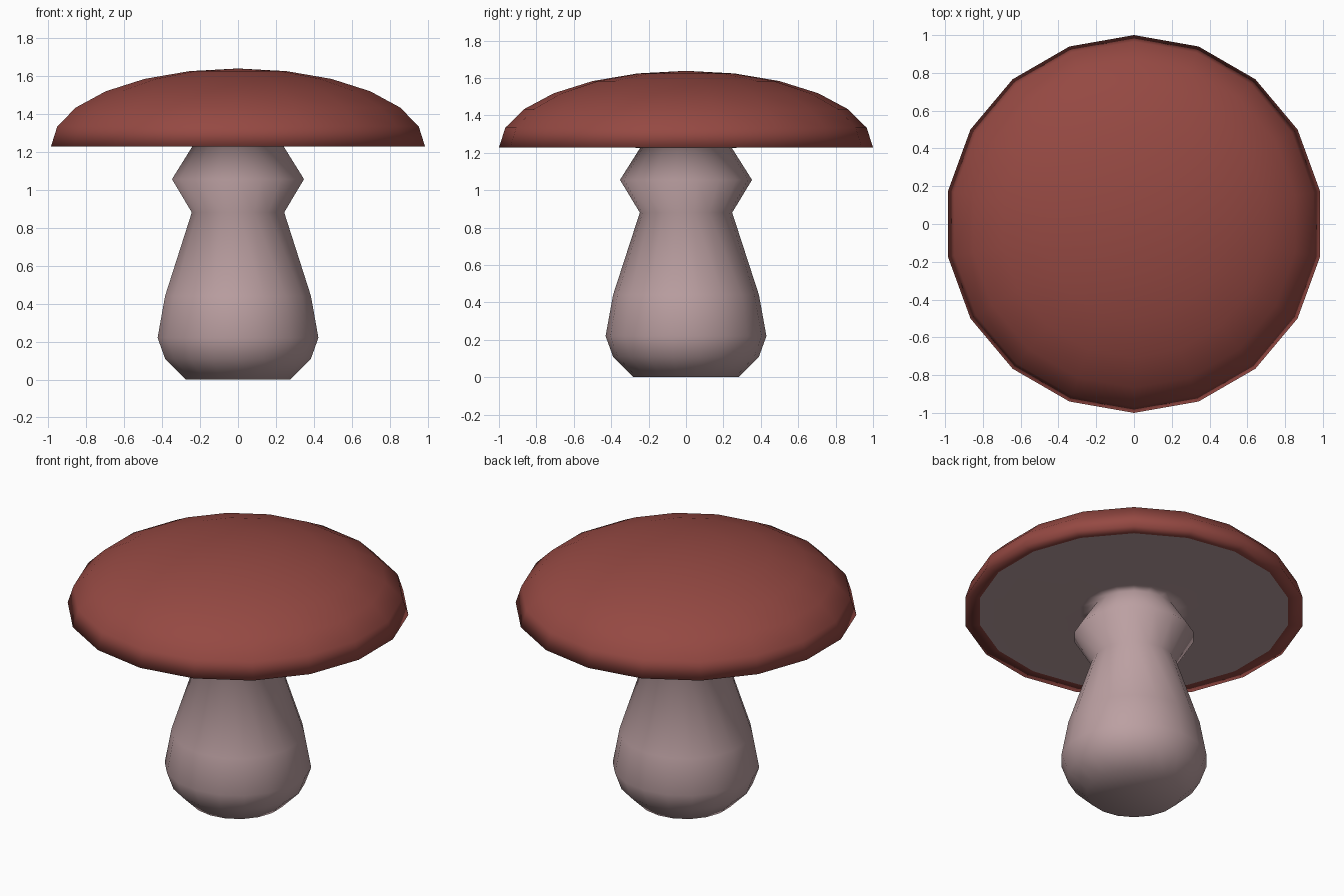
import bpy, bmesh
from math import sin, cos, pi, radians

if "Cube" in bpy.data.objects:
    bpy.data.objects.remove(bpy.data.objects["Cube"])

SIDES = 18


def material(name, rgb):
    m = bpy.data.materials.new(name)
    m.diffuse_color = (*rgb, 1)
    m.use_nodes = True
    m.node_tree.nodes["Principled BSDF"].inputs["Base Color"].default_value = m.diffuse_color
    return m


def lathe(name, profile, mat):
    """Revolve (radius, z) points about z, listed bottom to top on the outside."""
    bm = bmesh.new()
    rings = []
    for r, z in profile:
        if r == 0:
            rings.append([bm.verts.new((0, 0, z))] * SIDES)
        else:
            rings.append([bm.verts.new((r * sin(2 * pi * i / SIDES),
                                        r * cos(2 * pi * i / SIDES), z))
                          for i in range(SIDES)])
    for a, b in zip(rings, rings[1:]):
        for i in range(SIDES):
            j = (i + 1) % SIDES
            bm.faces.new(dict.fromkeys((a[i], b[i], b[j], a[j])))
    # both ends: points close by themselves, open rings stay open
    for f in bm.faces:
        f.smooth = True
    me = bpy.data.meshes.new(name)
    bm.to_mesh(me)
    bm.free()
    me.materials.append(mat)
    ob = bpy.data.objects.new(name, me)
    bpy.context.collection.objects.link(ob)
    return ob


red = material("cap_red", (0.30, 0.066, 0.055))
pink = material("stem_pink", (0.50, 0.35, 0.36))

RIM_Z, CAP_H, GILL_R = 1.228, 0.41, 0.915

# Cap: flattened hemisphere with a narrow lip turned under the rim
dome = [(sin(radians(a)), RIM_Z + CAP_H * cos(radians(a)))
        for a in range(90, 0, -15)]
lathe("cap", [(GILL_R, RIM_Z)] + dome + [(0, RIM_Z + CAP_H)], red)

# Stem: bulbous foot, narrow neck, ring bulge, spreading into the underside
lathe("stem_and_underside",
      [(0, 0), (0.28, 0), (0.39, 0.11), (0.43, 0.22), (0.39, 0.44),
       (0.247, 0.88), (0.353, 1.055), (0.245, RIM_Z - 0.002),
       (0.32, RIM_Z), (GILL_R, RIM_Z)], pink)
